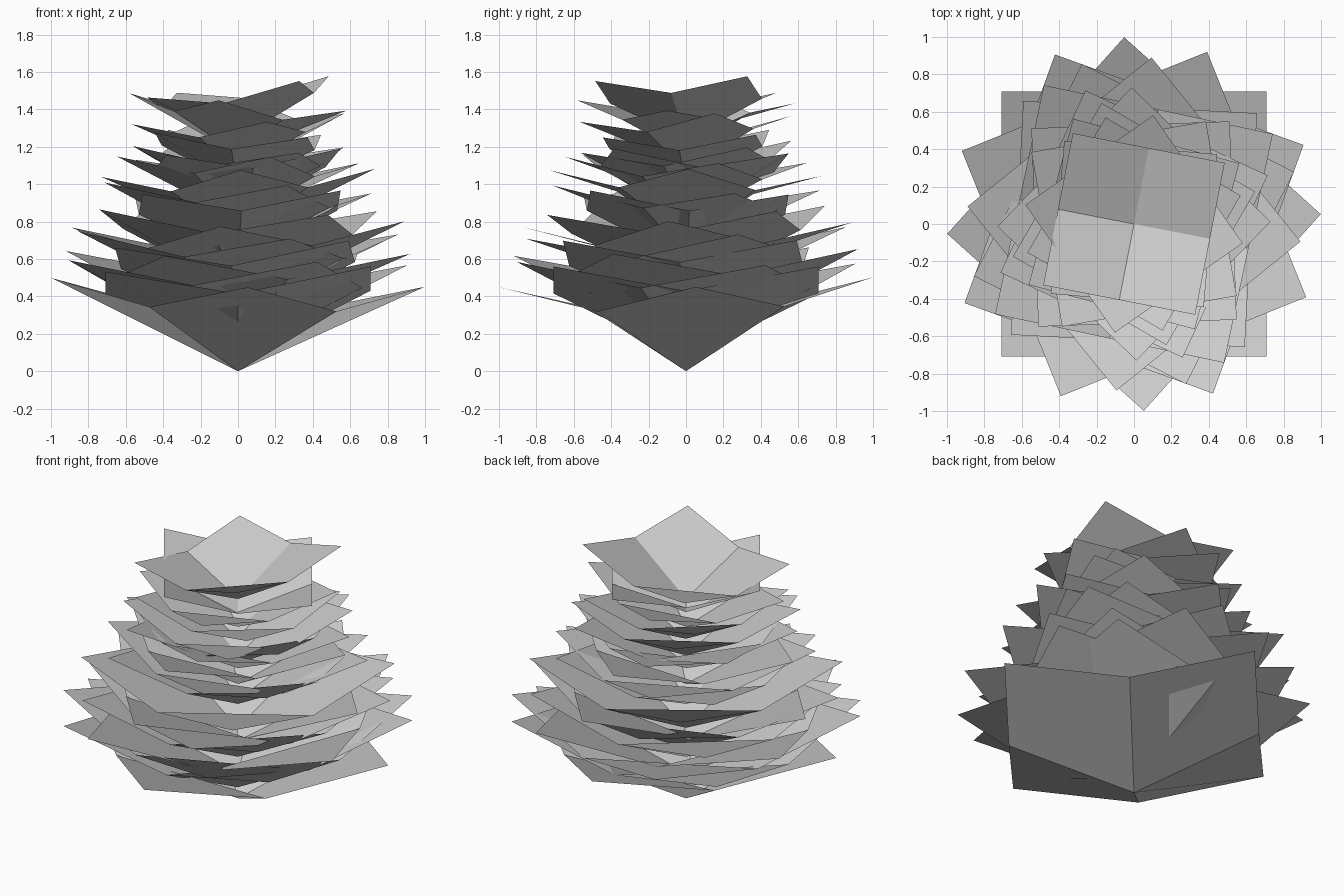
import bpy
from math import cos, sin, radians, sqrt

if "Cube" in bpy.data.objects:
    bpy.data.objects.remove(bpy.data.objects["Cube"])

# each leaf sheet: corner radius, corner height, turn in degrees, tilt along x, tilt along y
LAYERS = [
    (1.0, .475, 3, -.025, .025), (1.0, .545, 45, .02, 0),
    (1.0, .58, 25, -.01, -.01), (1.0, .635, 67, 0, .02),
    (.885, .68, 42, .03, 0), (.90, .74, 18, -.02, .03),
    (.895, .785, -6, .02, .01), (.885, .86, 33, -.02, .02),
    (.75, .945, 47, .02, -.02), (.76, .98, 20, -.03, -.03),
    (.73, 1.06, 1, .03, -.02),
    (.67, 1.13, 15, -.02, -.03), (.67, 1.16, 55, .04, -.02),
    (.65, 1.20, 30, -.03, .04),
    (.58, 1.27, 40, -.03, .02), (.59, 1.35, 15, .04, .04),
    (.59, 1.44, -10, -.08, 0), (.585, 1.52, 34, .11, .01),
]


def leaf_sheet(index, radius, height, turn, tx, ty):
    """Square sheet of four folded quarters with its centre pulled down."""
    base = height - .475 * radius
    verts = [(0, 0, base)]
    for k in range(8):
        a = radians(turn + 45 * k)
        r, h = (radius, .475) if k % 2 == 0 else (radius / sqrt(2), .345)
        x, y = r * cos(a), r * sin(a)
        verts.append((x, y, base + h * radius + tx * x + ty * y))
    faces = []
    for k in range(4):
        corner = 1 + 2 * k
        before, after = 1 + (2 * k - 1) % 8, corner + 1
        # the first vertex decides which way the bent quarter folds
        faces.append((before, corner, after, 0) if k % 2 else (0, before, corner, after))
    mesh = bpy.data.meshes.new("leaf_sheet")
    mesh.from_pydata(verts, [], faces)
    ob = bpy.data.objects.new(f"leaf_sheet_{index:02d}", mesh)
    bpy.context.collection.objects.link(ob)


# stack of leaves from the ground up
for i, layer in enumerate(LAYERS, 1):
    leaf_sheet(i, *layer)
